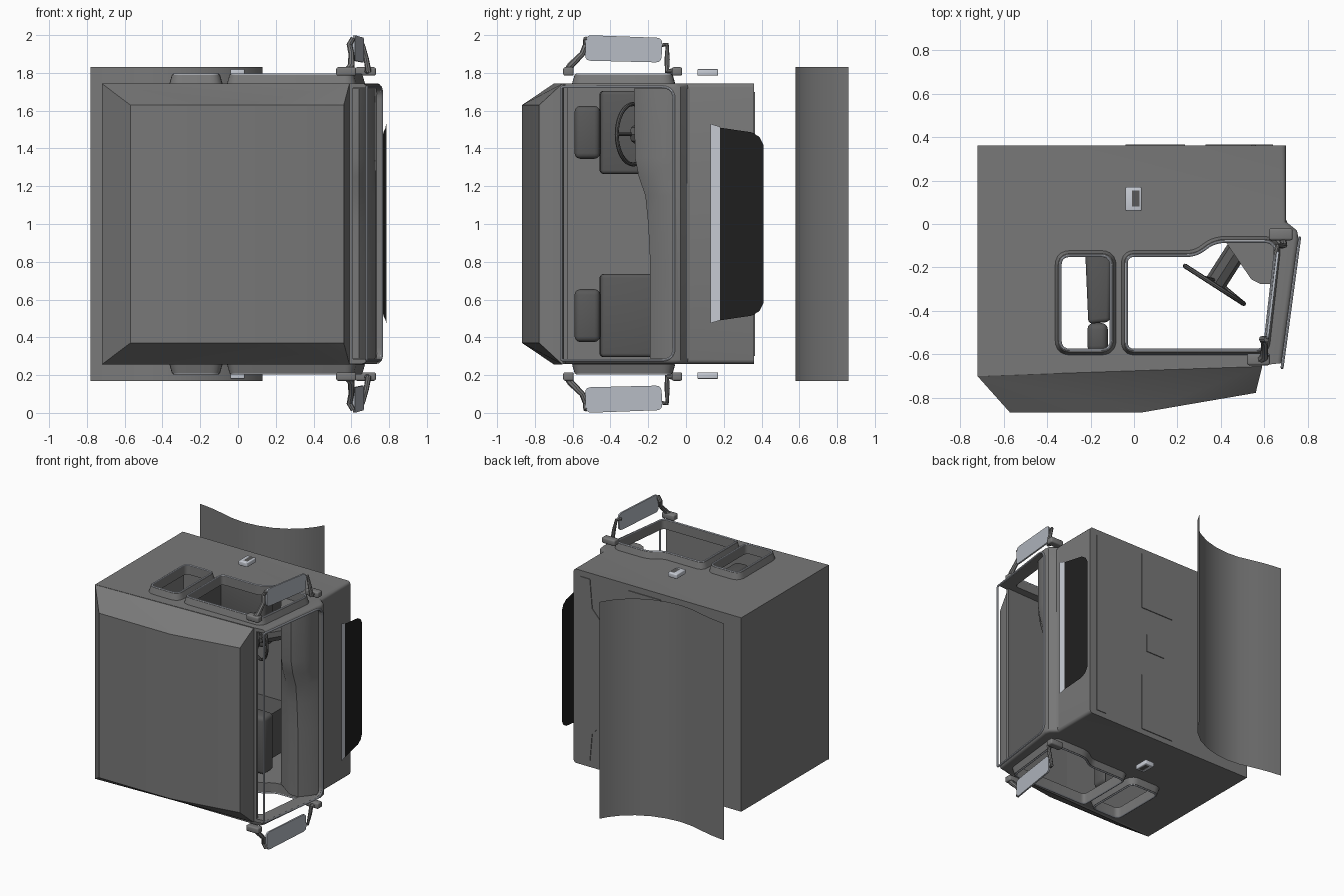
import bpy, bmesh, math
from mathutils import Vector as V

if "Cube" in bpy.data.objects:
    bpy.data.objects.remove(bpy.data.objects["Cube"])


def material(name, r, g, b):
    m = bpy.data.materials.new(name)
    m.diffuse_color = (r, g, b, 1)
    m.use_nodes = True
    m.node_tree.nodes["Principled BSDF"].inputs["Base Color"].default_value = m.diffuse_color
    return m


GREY = material("body grey", .19, .19, .19)
DARK = material("seat grey", .10, .10, .10)
BLACK = material("grille black", .014, .014, .014)
SILVER = material("silver trim", .58, .61, .67)
GLASS = material("mirror glass", .46, .49, .54)


def finish(name, bm, mat, smooth=True):
    bmesh.ops.recalc_face_normals(bm, faces=bm.faces)
    me = bpy.data.meshes.new(name)
    bm.to_mesh(me)
    bm.free()
    ob = bpy.data.objects.new(name, me)
    bpy.context.collection.objects.link(ob)
    me.materials.append(mat)
    if smooth:
        smooth_by_angle(ob)
    return ob


def activate(ob):
    bpy.ops.object.select_all(action='DESELECT')
    ob.select_set(True)
    bpy.context.view_layer.objects.active = ob


def smooth_by_angle(ob):
    activate(ob)
    bpy.ops.object.shade_smooth_by_angle(angle=math.radians(35))


def extrude(name, pts, vec, mat, bevel=0):
    """Flat polygon pushed along a vector (zero vector: a single sheet)."""
    bm = bmesh.new()
    f = bm.faces.new([bm.verts.new(p) for p in pts])
    if V(vec).length:
        r = bmesh.ops.extrude_face_region(bm, geom=[f], use_keep_orig=True)
        for v in r['geom']:
            if isinstance(v, bmesh.types.BMVert):
                v.co += V(vec)
    if bevel:
        bmesh.ops.bevel(bm, geom=bm.edges[:], offset=bevel, segments=3, affect='EDGES', profile=.5)
    return finish(name, bm, mat)


def box(name, lo, hi, mat, bevel=0):
    pts = [(lo[0], lo[1], lo[2]), (hi[0], lo[1], lo[2]), (hi[0], hi[1], lo[2]), (lo[0], hi[1], lo[2])]
    return extrude(name, pts, (0, 0, hi[2] - lo[2]), mat, bevel)


def loft(name, rows, mat, close=False, caps=False):
    """Quads between rows of points; close joins the last row to the first."""
    bm = bmesh.new()
    g = [[bm.verts.new(p) for p in r] for r in rows]
    n = len(g[0])
    for a, b in zip(g, g[1:] + g[:1] if close else g[1:]):
        for i in range(n if (close or caps) else n - 1):
            j = (i + 1) % n
            bm.faces.new((a[i], a[j], b[j], b[i]))
    if caps:
        bm.faces.new(g[0])
        bm.faces.new(g[-1])
    return finish(name, bm, mat)


def rounded(pts, radii, seg=5):
    """Round the corners of a 2D polygon."""
    out = []
    for i, p in enumerate(pts):
        p, a, b, r = V(p), V(pts[i - 1]), V(pts[(i + 1) % len(pts)]), radii[i]
        s, e = p + (a - p).normalized() * r, p + (b - p).normalized() * r
        for k in range(seg + 1):
            t = k / seg
            out.append(s * (1 - t) ** 2 + p * 2 * t * (1 - t) + e * t * t)
    return out


def offset(pts, d):
    """Push a counter-clockwise loop outwards."""
    out = []
    for i, p in enumerate(pts):
        t = (pts[(i + 1) % len(pts)] - pts[i - 1]).normalized()
        out.append(p + V((t.y, -t.x)) * d)
    return out


def tube(name, pts, radius, mat, cyclic=False, taper=None):
    cu = bpy.data.curves.new(name, 'CURVE')
    cu.dimensions = '3D'
    cu.bevel_depth, cu.bevel_resolution = radius, 2
    cu.use_fill_caps = True
    s = cu.splines.new('POLY')
    s.points.add(len(pts) - 1)
    for i, p in enumerate(pts):
        s.points[i].co = (*p, 1)
        s.points[i].radius = taper[i] if taper else 1
    s.use_cyclic_u = cyclic
    cu.materials.append(mat)
    ob = bpy.data.objects.new(name, cu)
    bpy.context.collection.objects.link(ob)
    activate(ob)
    bpy.ops.object.convert(target='MESH')
    smooth_by_angle(bpy.context.object)


def cut(ob, cutter):
    m = ob.modifiers.new("cut", 'BOOLEAN')
    m.operation, m.solver, m.object = 'DIFFERENCE', 'EXACT', cutter
    activate(ob)
    bpy.ops.object.modifier_apply(modifier="cut")
    bpy.data.objects.remove(cutter)


# Cab shell: the cab lies on its side, roof towards -y, nose towards +x
outline = [(-.72, .36), (-.72, -.70), (.59, -.65), (.68, -.64), (.757, -.07), (.75, -.03), (.70, .01), (.70, .36)]
bm = bmesh.new()
base = bm.faces.new([bm.verts.new((x, y, .26)) for x, y in outline])
r = bmesh.ops.extrude_face_region(bm, geom=[base], use_keep_orig=True)
for v in r['geom']:
    if isinstance(v, bmesh.types.BMVert):
        v.co.z = 1.745
rim = [e for e in bm.edges if all(v.co.x > .65 for v in e.verts) and abs(e.verts[0].co.z - e.verts[1].co.z) < .01]
bmesh.ops.bevel(bm, geom=rim, offset=.022, segments=3, affect='EDGES', profile=.5)
cab = finish("cab_shell", bm, GREY, False)
inner = [(-.70, .34), (-.70, -.675), (.58, -.63), (.66, -.62), (.735, -.075), (.68, .02), (.68, .34)]
cut(cab, extrude("cavity", [(x, y, .285) for x, y in inner], (0, 0, 1.435), GREY))

# Window outlines (counter-clockwise)
door = rounded([(-.03, -.575), (.595, -.575), (.65, -.085), (.37, -.085), (.29, -.15), (-.03, -.15)],
               [.03, .03, .05, .05, .05, .03])
rear = rounded([(-.335, -.575), (-.11, -.575), (-.11, -.15), (-.335, -.15)], [.04] * 4)
screen = rounded([(-.655, .285), (-.07, .285), (-.07, 1.72), (-.655, 1.72)], [.005, .06, .06, .005])
for w in (door, rear):
    cut(cab, extrude("window_hole", [(p.x, p.y, .1) for p in w], (0, 0, 1.8), GREY))
cut(cab, extrude("screen_hole", [(.61, p.x, p.y) for p in screen], (.3, 0, 0), GREY))
smooth_by_angle(cab)
tube("windscreen_seal", [(.684 + (p.x + .64) * .135, p.x, p.y) for p in offset(screen, .006)], .007, SILVER, True)

# Roof block with chamfered edges
bm = bmesh.new()
for s in (-1, 1):
    for x, y, h in [(-.72, -.70, .743), (.59, -.655, .743), (-.57, -.868, .63), (.03, -.868, .63),
                    (.56, -.777, .63), (-.70, -.66, .735), (.59, -.64, .735)]:
        bm.verts.new((x, y, 1 + s * h))
bmesh.ops.convex_hull(bm, input=bm.verts[:])
finish("roof", bm, GREY)

# Parts on both sides
for s, side in ((1, "left"), (-1, "right")):
    def Z(h):
        return 1 + s * h

    # Raised window frames with light seals
    for nm, w in (("door", door), ("rear", rear)):
        rows = [[(p.x, p.y, Z(h)) for p in offset(w, d)] for d, h in ((.028, .744), (.014, .792), (0, .792), (0, .73))]
        loft(f"{side}_{nm}_window_frame", rows, GREY, close=True)
        tube(f"{side}_{nm}_window_seal", [(p.x, p.y, Z(.792)) for p in offset(w, .004)], .006, SILVER, True)

    # Door handle with grip recess
    box(f"{side}_door_handle", (-.04, .06, min(Z(.785), Z(.82))), (.035, .17, max(Z(.785), Z(.82))), SILVER, .006)
    extrude(f"{side}_handle_recess", [(x, y, Z(.822)) for x, y in ((-.01, .08), (.025, .08), (.025, .155), (-.01, .155))],
            (0, 0, 0), DARK)

    # Mirror, its two arms and feet
    plate = rounded([(-.535, .865), (-.13, .855), (-.125, .985), (-.53, 1.0)], [.03] * 4, 3)
    extrude(f"{side}_mirror", [(.655 + (p.x + .13) * .12, p.x, Z(p.y)) for p in plate], (.012, 0, 0), GLASS)
    tube(f"{side}_mirror_upper_arm", [(.575, -.63, Z(.80)), (.60, -.61, Z(.84)), (.60, -.55, Z(.90)),
         (.59, -.53, Z(.95)), (.61, -.53, Z(.985))], .017, GREY, taper=[1.3, 1.1, .9, .9, .8])
    tube(f"{side}_mirror_lower_arm", [(.68, -.05, Z(.81)), (.69, -.10, Z(.81)), (.68, -.10, Z(.87)),
         (.66, -.10, Z(.95)), (.65, -.14, Z(.945))], .014, GREY, taper=[1.2, 1.1, 1, .8, .8])
    for nm, a, b in (("upper", (.52, -.65), (.625, -.595)), ("lower", (.62, -.075), (.73, -.02))):
        box(f"{side}_mirror_{nm}_foot", (*a, min(Z(.785), Z(.83))), (*b, max(Z(.785), Z(.83))), GREY, .01)

    # Seats
    zc = Z(.485)
    back = [(-.21, -.46), (-.11, -.45), (-.10, .0), (-.23, .0)]
    extrude(f"{side}_seat_back", [(x, y, zc - .22) for x, y in back], (0, 0, .44), DARK, .02)
    box(f"{side}_headrest", (-.215, -.59, zc - .14), (-.12, -.455, zc + .14), DARK, .03)
    box(f"{side}_seat_cushion", (-.18, -.06, zc - .22), (.26, .07, zc + .22), DARK, .03)
    box(f"{side}_seat_base", (-.14, .06, zc - .17), (.2, .345, zc + .17), DARK)

    # Thin plates under the floor
    box(f"{side}_floor_plate", (-.04, .355, Z(.485) - .215), (.235, .366, Z(.485) + .215), GREY)
    corner = [(.64, .70), (.56, .70), (.54, .48), (.33, .25), (.33, 0), (.64, 0)]
    extrude(f"{side}_nose_plate", [(x, .358, Z(h)) for x, h in corner], (0, .007, 0), GREY)

box("centre_floor_plate", (.03, .355, .935), (.19, .366, 1.07), GREY)

# Dashboard, higher in front of the driver
rows = []
for z, y in ((.287, -.19), (.8, -.19), (1.0, -.20), (1.15, -.215), (1.25, -.25), (1.35, -.27), (1.718, -.275)):
    rows.append([(.40, .10, z), (.42, -.08, z), (.54, y + .02, z), (.58, y, z), (.64, y, z), (.70, y + .07, z),
                 (.73, -.06, z), (.67, .10, z)])
loft("dashboard", rows, GREY, caps=True)

# Steering wheel and column
c, axis = V((.37, -.28, 1.475)), V((.54, .84, 0)).normalized()
u = V((axis.y, -axis.x, 0))
circle = [c + (u * math.cos(k * math.tau / 32) + V((0, 0, 1)) * math.sin(k * math.tau / 32)) * .16 for k in range(32)]
tube("steering_wheel", circle, .011, DARK, True)
tube("steering_column", [c + axis * .01, c + axis * .25], .05, DARK)
for k in (0, 10, 22):
    tube("wheel_spoke", [c + axis * .02, circle[k]], .01, DARK)

# Grille sheet and silver strip in front of the nose
half = [(.18, .51), (.35, .485), (.39, .46), (.41, .42)]
ring = [(y, 1 + h) for y, h in half] + [(y, 1 - h) for y, h in reversed(half)]
extrude("grille", [(.785 - (y - .13) * .07, y, z) for y, z in ring], (0, 0, 0), BLACK)
extrude("grille_strip", [(.785, .13, .475), (.785, .13, 1.53), (.781, .18, 1.515), (.781, .18, .49)], (0, 0, 0), SILVER)

# Curved wheel-arch sheet
arch = [(.13, .86), (.095, .80), (.04, .735), (-.04, .67), (-.14, .62), (-.25, .59), (-.36, .58), (-.46, .59),
        (-.56, .615), (-.67, .64), (-.78, .655)]
loft("wheel_arch", [[(x, y, .17), (x, y, 1.83)] for x, y in arch], GREY)
